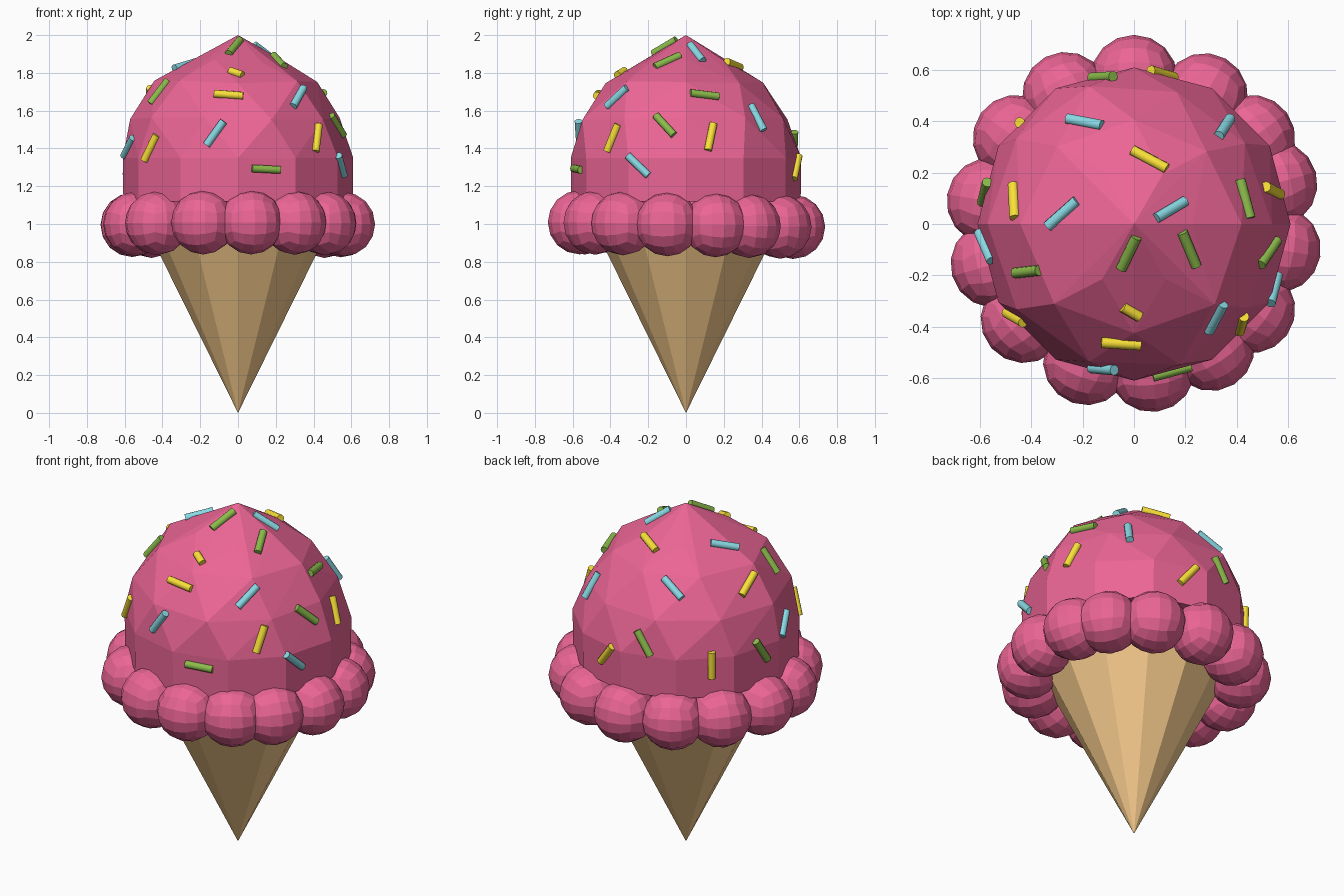
import bpy, bmesh, math, random
from mathutils import Vector, Matrix
from mathutils.bvhtree import BVHTree

if "Cube" in bpy.data.objects:
    bpy.data.objects.remove(bpy.data.objects["Cube"])

random.seed(4)


def material(name, rgb):
    m = bpy.data.materials.new(name)
    m.diffuse_color = (*rgb, 1)
    m.use_nodes = True
    m.node_tree.nodes["Principled BSDF"].inputs["Base Color"].default_value = m.diffuse_color
    return m


PINK = material("pink", (0.83, 0.13, 0.30))
TAN = material("wafer", (0.92, 0.59, 0.26))
GREEN = material("green", (0.26, 0.50, 0.07))
YELLOW = material("yellow", (0.95, 0.75, 0.04))
CYAN = material("cyan", (0.25, 0.70, 0.78))


def add_object(name, bm, mat):
    bmesh.ops.recalc_face_normals(bm, faces=bm.faces)
    mesh = bpy.data.meshes.new(name)
    bm.to_mesh(mesh)
    bm.free()
    mesh.materials.append(mat)
    obj = bpy.data.objects.new(name, mesh)
    bpy.context.collection.objects.link(obj)
    return obj


# Wafer cone: twelve flat sides, point down
bm = bmesh.new()
bmesh.ops.create_cone(bm, cap_ends=True, segments=12, radius1=0, radius2=0.494,
                      depth=1.0, matrix=Matrix.Translation((0, 0, 0.5)))
bmesh.ops.remove_doubles(bm, verts=bm.verts, dist=1e-4)
add_object("cone", bm, TAN)

# Scoop: irregular facets from the hull of uneven rings, flatter at the back right
bm = bmesh.new()
RINGS = [(1.12, 0.607, 12, 0), (1.35, 0.61, 12, 0), (1.56, 0.568, 10, 0.01),
         (1.75, 0.435, 8, 0.01), (1.865, 0.25, 6, 0.008)]
for z, r, n, wobble in RINGS:
    for i in range(n):
        a = 2 * math.pi * i / n
        rr = r + random.uniform(-wobble, wobble)
        if wobble:
            rr -= 0.03 * max(0, math.cos(a - math.pi / 4))
        zz = z + random.uniform(-wobble, wobble)
        bm.verts.new((rr * math.cos(a), rr * math.sin(a), zz))
bm.verts.new((0, 0, 2.0))
bmesh.ops.convex_hull(bm, input=bm.verts)
bmesh.ops.delete(bm, geom=[v for v in bm.verts if not v.link_faces], context='VERTS')
bmesh.ops.recalc_face_normals(bm, faces=bm.faces)
surface = BVHTree.FromBMesh(bm)
add_object("scoop", bm, PINK)

# Ruffle: ring of faceted balls, each a rounded cube
BALL_ANGLES = [90, 61, 36, 16, 350, 324, 302, 277, 251, 221, 196, 171, 144, 118]
for k, deg in enumerate(BALL_ANGLES):
    bm = bmesh.new()
    bmesh.ops.create_cube(bm, size=2)
    bmesh.ops.subdivide_edges(bm, edges=bm.edges, cuts=3, use_grid_fill=True)
    for v in bm.verts:
        v.co = Vector([math.tan(c * math.pi / 4) for c in v.co]).normalized() * 0.17
    a = math.radians(deg)
    z = 0.997 - 0.012 * math.sin(a)
    bm.transform(Matrix.Translation((0.567 * math.cos(a), 0.567 * math.sin(a), z))
                 @ Matrix.Rotation(a, 4, 'Z'))
    add_object(f"ruffle_ball_{k + 1}", bm, PINK)

# Sprinkles: approximate x, y, z and tilt from horizontal, snapped to the scoop
SPRINKLES = {
    "green": (GREEN, [
        (-.02, -.12, 1.95, 67), (-.38, -.17, 1.67, 80), (.15, -.58, 1.29, -3),
        (.52, -.11, 1.52, -45), (.22, -.10, 1.87, 48), (.41, .09, 1.67, -8),
        (-.12, .56, 1.42, -58), (-.57, .12, 1.33, -58)]),
    "yellow": (YELLOW, [
        (-.01, -.35, 1.81, -35), (-.05, -.46, 1.68, -5), (-.45, -.35, 1.40, 62),
        (.40, -.37, 1.45, 70), (.06, .25, 1.84, -22), (.54, .13, 1.46, 74),
        (-.47, .09, 1.68, 38), (.11, .58, 1.30, 52), (-.44, .39, 1.31, 90)]),
    "cyan": (CYAN, [
        (-.12, -.56, 1.48, 55), (-.59, -.09, 1.41, 39), (.29, -.33, 1.65, 45),
        (.53, -.25, 1.31, -43), (.15, .06, 1.92, -90), (.34, .36, 1.55, -88),
        (-.28, .04, 1.84, -25), (-.20, .42, 1.72, -40)]),
}
for colour, (mat, spots) in SPRINKLES.items():
    for k, (x, y, z, tilt) in enumerate(spots):
        point, normal, _, _ = surface.find_nearest(Vector((x, y, z)))
        right = Vector((0, 0, 1)).cross(normal).normalized()
        up = normal.cross(right)
        t = math.radians(tilt)
        along = right * math.cos(t) + up * math.sin(t)
        side = normal.cross(along)
        frame = Matrix((side, normal, along)).transposed().to_4x4()
        # one sprinkle is pushed in, so only a stub shows
        length = 0.08 if (colour, k) == ("yellow", 0) else 0.155
        bm = bmesh.new()
        bmesh.ops.create_cone(bm, cap_ends=True, segments=10, radius1=0.021,
                              radius2=0.021, depth=length,
                              matrix=Matrix.Translation(point + normal * 0.004) @ frame)
        for f in bm.faces:
            f.smooth = len(f.verts) == 4
        for e in bm.edges:
            e.smooth = all(len(f.verts) == 4 for f in e.link_faces)
        add_object(f"{colour}_sprinkle_{k + 1}", bm, mat)
